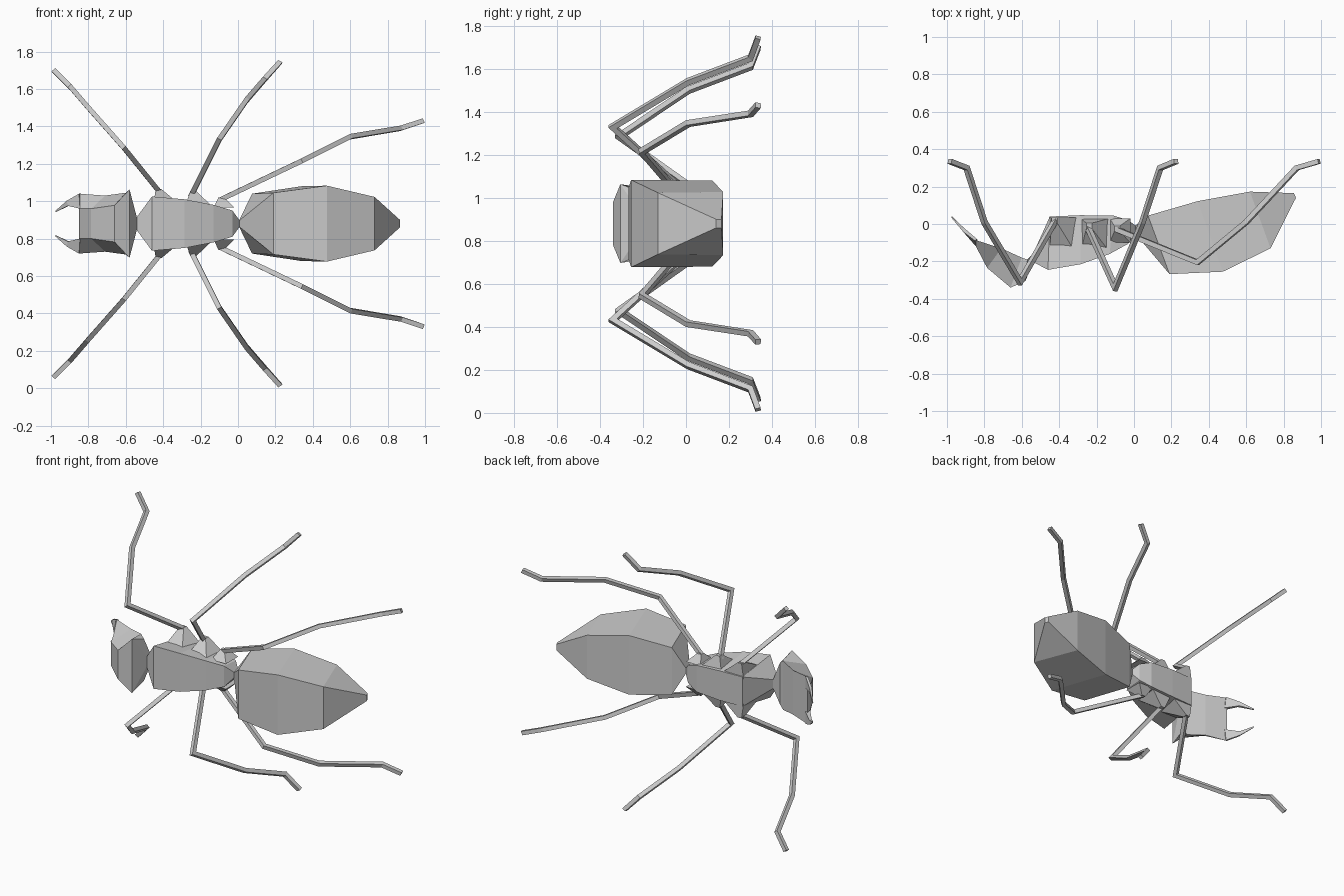
import bpy, bmesh, math
from mathutils import Vector

if "Cube" in bpy.data.objects:
    bpy.data.objects.remove(bpy.data.objects["Cube"])

MID = 0.88  # height of the symmetry plane

shell = bpy.data.materials.new("grey_shell")
shell.diffuse_color = (0.6, 0.6, 0.6, 1)
shell.use_nodes = True
shell.node_tree.nodes["Principled BSDF"].inputs["Base Color"].default_value = shell.diffuse_color


def loft(name, rings):
    """Skin a row of equal-sided rings and cap both ends."""
    bm = bmesh.new()
    loops = [[bm.verts.new(p) for p in ring] for ring in rings]
    n = len(loops[0])
    for a, b in zip(loops, loops[1:]):
        for i in range(n):
            j = (i + 1) % n
            bm.faces.new((a[i], a[j], b[j], b[i]))
    bm.faces.new(loops[0])
    bm.faces.new(loops[-1])
    bmesh.ops.recalc_face_normals(bm, faces=bm.faces)
    mesh = bpy.data.meshes.new(name)
    bm.to_mesh(mesh)
    bm.free()
    mesh.materials.append(shell)
    ob = bpy.data.objects.new(name, mesh)
    bpy.context.collection.objects.link(ob)
    return ob


def body(name, sections):
    """Each section: back x, y, half width, then belly x, y, half width."""
    loft(name, [[(bx, by, MID - bw), (bx, by, MID + bw),
                 (vx, vy, MID + vw), (vx, vy, MID - vw)]
                for bx, by, bw, vx, vy, vw in sections])


def leg(name, path, side, r):
    """Square tube mitred at its joints; path is x, y, distance from the middle."""
    pts = [Vector((x, y, MID + side * d)) for x, y, d in path]
    flat = (pts[0] - pts[1]).cross(pts[2] - pts[1]).normalized()
    rings = []
    for i, p in enumerate(pts):
        before = (p - pts[max(i - 1, 0)]).normalized()
        after = (pts[min(i + 1, len(pts) - 1)] - p).normalized()
        along = (before + after).normalized()
        ref = after if after.length > 0 else before
        miter = min(1 / max(along.dot(ref), 0.1), 1.7)
        v = flat.cross(along).normalized() * r * miter
        u = flat * r
        rings.append([p + u + v, p - u + v, p - u - v, p + u - v])
    loft(name, rings)


# Abdomen
body("abdomen", [
    (0.005, -0.05, 0.015, 0.005, -0.01, 0.015),
    (0.19, -0.268, 0.165, 0.075, 0.045, 0.16),
    (0.475, -0.255, 0.203, 0.34, 0.122, 0.2),
    (0.73, -0.13, 0.143, 0.62, 0.173, 0.147),
    (0.866, 0.14, 0.02, 0.855, 0.165, 0.02)])

# Thorax, tapering to the neck and the waist
body("thorax", [
    (-0.545, -0.20, 0.03, -0.54, -0.16, 0.03),
    (-0.46, -0.245, 0.145, -0.45, 0.04, 0.10),
    (-0.285, -0.215, 0.13, -0.285, 0.047, 0.10),
    (-0.13, -0.16, 0.10, -0.11, 0.045, 0.09),
    (-0.03, -0.105, 0.07, -0.03, 0.02, 0.06),
    (0.01, -0.05, 0.015, 0.01, -0.01, 0.015)])

# Head, from the mouth to the neck
body("head", [
    (-0.845, -0.12, 0.08, -0.85, -0.085, 0.16),
    (-0.785, -0.235, 0.08, -0.71, -0.13, 0.15),
    (-0.66, -0.34, 0.098, -0.60, -0.18, 0.165),
    (-0.58, -0.305, 0.183, -0.57, -0.19, 0.14),
    (-0.54, -0.20, 0.03, -0.54, -0.16, 0.03)])

# Leg paths: hip, knee, shin, ankle, tip
legs = {
    "front": [(-0.42, 0.02, 0.17), (-0.61, -0.31, 0.405), (-0.80, 0.01, 0.62),
              (-0.895, 0.30, 0.73), (-0.985, 0.335, 0.82)],
    "middle": [(-0.25, -0.01, 0.15), (-0.10, -0.34, 0.45), (0.045, 0.01, 0.66),
               (0.14, 0.30, 0.77), (0.225, 0.335, 0.865)],
    "rear": [(-0.09, -0.03, 0.13), (0.34, -0.205, 0.335), (0.60, 0.01, 0.465),
             (0.87, 0.30, 0.51), (0.99, 0.335, 0.55)]}
# Hip sockets: start x, end x, back y, belly y, apex x, y, distance from the middle
hips = {"front": (-0.455, -0.29, -0.19, 0.035, -0.425, 0.02, 0.185),
        "middle": (-0.285, -0.13, -0.15, 0.03, -0.24, -0.01, 0.175),
        "rear": (-0.13, -0.02, -0.10, 0.03, -0.09, -0.025, 0.14)}

for side, tag in ((1, "upper"), (-1, "lower")):
    for part, path in legs.items():
        leg(f"{part}_leg_{tag}", path, side, 0.013)
        x0, x1, y0, y1, ax, ay, d = hips[part]
        base, tip, s = MID + side * 0.085, MID + side * d, 0.015
        loft(f"{part}_hip_{tag}", [
            [(x0, y0, base), (x1, y0, base), (x1, y1, base), (x0, y1, base)],
            [(ax - s, ay - s, tip), (ax + s, ay - s, tip),
             (ax + s, ay + s, tip), (ax - s, ay + s, tip)]])
    # Jaw: flat hooked blade
    jaw = [[(-0.845, -0.12, 0.08), (-0.85, -0.09, 0.16), (-0.84, -0.08, 0.16), (-0.835, -0.085, 0.08)],
           [(-0.91, -0.045, 0.095), (-0.915, -0.04, 0.123), (-0.91, -0.02, 0.123), (-0.905, -0.025, 0.095)],
           [(-0.975, 0.035, 0.062), (-0.977, 0.035, 0.068), (-0.975, 0.04, 0.068), (-0.973, 0.04, 0.062)]]
    loft(f"jaw_{tag}", [[(x, y, MID + side * d) for x, y, d in ring] for ring in jaw])
